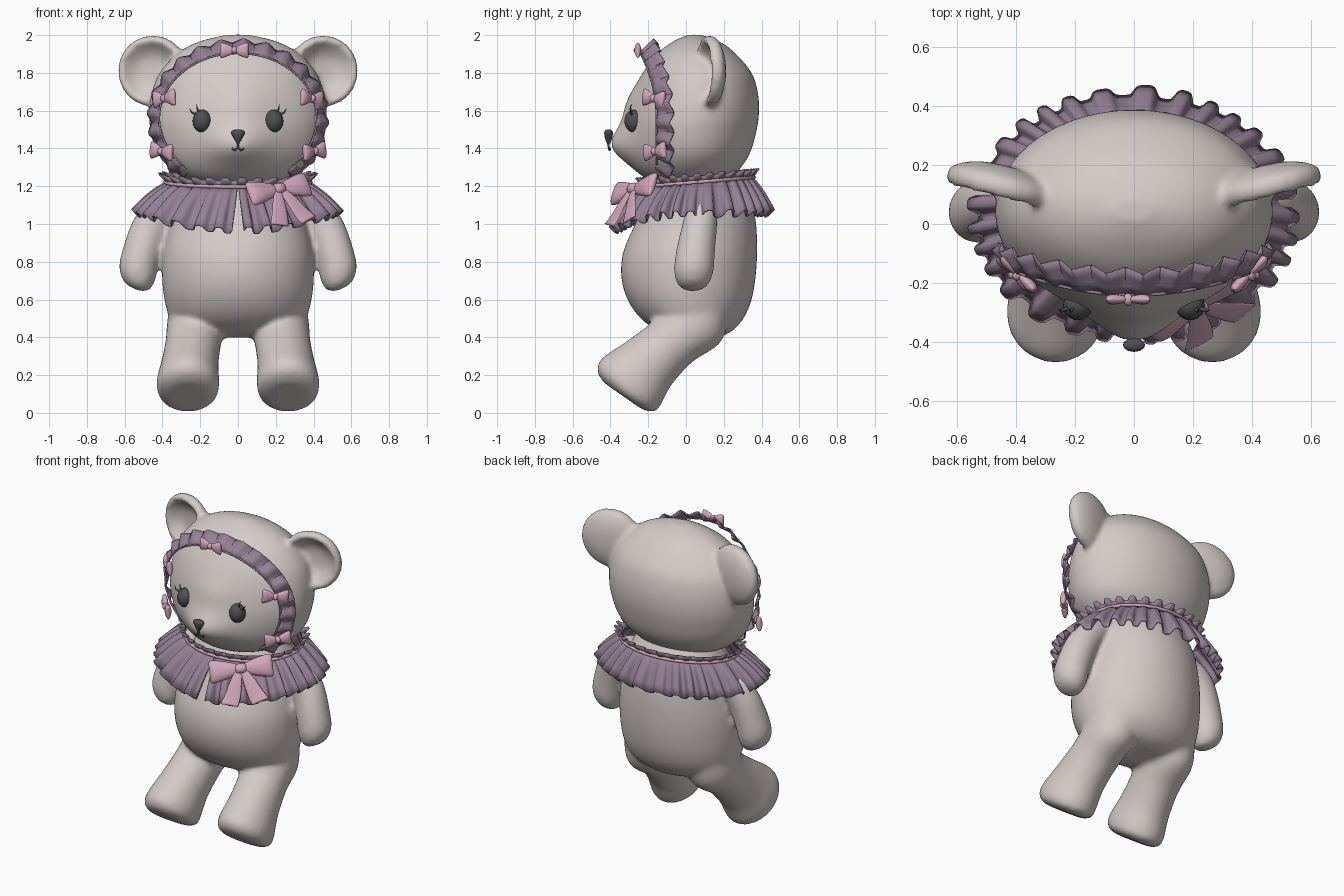
import bpy, bmesh
from math import sin, cos, pi, radians, exp, tanh
from mathutils import Vector, Matrix

if "Cube" in bpy.data.objects:
    bpy.data.objects.remove(bpy.data.objects["Cube"])


def material(name, rgb):
    m = bpy.data.materials.new(name)
    m.diffuse_color = (*rgb, 1)
    m.use_nodes = True
    m.node_tree.nodes["Principled BSDF"].inputs["Base Color"].default_value = m.diffuse_color
    return m


PLUSH = material("plush", (0.66, 0.60, 0.58))
MAUVE = material("mauve_cloth", (0.30, 0.22, 0.30))
PINK = material("pink_ribbon", (0.66, 0.40, 0.51))
DARK = material("dark_plastic", (0.08, 0.08, 0.085))


def finish(name, bm, mat):
    bmesh.ops.recalc_face_normals(bm, faces=bm.faces[:])
    me = bpy.data.meshes.new(name)
    bm.to_mesh(me)
    bm.free()
    for p in me.polygons:
        p.use_smooth = True
    me.materials.append(mat)
    ob = bpy.data.objects.new(name, me)
    bpy.context.collection.objects.link(ob)
    return ob


def loft(bm, stations, n=32, steps=4, mat=Matrix(), warp=None):
    """Closed skin through ellipses (centre, u, v), splined between stations."""
    S = [Vector([*c, *u, *v]) for c, u, v in stations]
    path = []
    for i in range(len(S) - 1):
        p0, p1, p2, p3 = S[max(i - 1, 0)], S[i], S[i + 1], S[min(i + 2, len(S) - 1)]
        for k in range(steps):
            t = k / steps
            path.append(0.5 * (2 * p1 + (p2 - p0) * t + (2 * p0 - 5 * p1 + 4 * p2 - p3) * t * t
                               + (3 * p1 - p0 - 3 * p2 + p3) * t ** 3))
    path.append(S[-1])
    rings = []
    for s in path:
        c, u, v = Vector(s[0:3]), Vector(s[3:6]), Vector(s[6:9])
        ring = []
        for j in range(n):
            a = 2 * pi * j / n
            p = c + u * cos(a) + v * sin(a)
            ring.append(bm.verts.new(mat @ (warp(p) if warp else p)))
        rings.append(ring)
    for r, q in zip(rings, rings[1:]):
        for j in range(n):
            bm.faces.new((r[j], r[(j + 1) % n], q[(j + 1) % n], q[j]))
    bm.faces.new(rings[0])
    bm.faces.new(rings[-1])


def upright(rows):
    """Rows (z, half width, front y, back y) to loft stations."""
    return [((0, (f + b) / 2, z), (w, 0, 0), (0, (b - f) / 2, 0)) for z, w, f, b in rows]


def blend(ob, soft):
    """Fuse overlapping volumes into one soft skin."""
    r = ob.modifiers.new("fuse", "REMESH")
    r.mode, r.voxel_size, r.use_smooth_shade = "VOXEL", 0.016, True
    s = ob.modifiers.new("soften", "SMOOTH")
    s.factor, s.iterations = 0.5, soft


def ruffle(name, fn, n, rows, mat):
    """Pleated cloth strip; fn(t, k) gives the point along and across it."""
    bm = bmesh.new()
    g = [[bm.verts.new(fn(i / n, k / rows)) for k in range(rows + 1)] for i in range(n + 1)]
    for a, b in zip(g, g[1:]):
        for k in range(rows):
            bm.faces.new((a[k], b[k], b[k + 1], a[k + 1]))
    ob = finish(name, bm, mat)
    m = ob.modifiers.new("thickness", "SOLIDIFY")
    m.thickness, m.offset = 0.007, 0
    return ob


def tube(name, pts, r, mat, taper=False):
    cu = bpy.data.curves.new(name, "CURVE")
    cu.dimensions, cu.bevel_depth, cu.bevel_resolution = "3D", r, 2
    cu.use_fill_caps = True
    sp = cu.splines.new("POLY")
    sp.points.add(len(pts) - 1)
    for i, p in enumerate(pts):
        sp.points[i].co = (*p, 1)
        sp.points[i].radius = 1 - 0.85 * i / (len(pts) - 1) if taper else 1
    cu.materials.append(mat)
    ob = bpy.data.objects.new(name, cu)
    bpy.context.collection.objects.link(ob)


# body with arms and legs
bm = bmesh.new()
loft(bm, upright([(0.40, .12, -.04, .17), (0.43, .25, -.14, .24), (0.50, .355, -.24, .305),
                  (0.60, .39, -.31, .348), (0.72, .402, -.343, .369), (0.85, .397, -.333, .377),
                  (1.0, .365, -.27, .372), (1.1, .34, -.22, .35), (1.2, .30, -.17, .31),
                  (1.3, .25, -.1, .25)]), 48)
for s in (-1, 1):
    leg = [(.265, -.335, .09, .11, .10, -.07), (.265, -.32, .112, .157, .15, -.108),
           (.265, -.29, .165, .166, .158, -.122), (.255, -.2, .26, .152, .122, -.115),
           (.237, -.08, .37, .148, .115, -.10), (.225, .05, .48, .15, .14, -.10),
           (.21, .10, .62, .14, .13, -.06)]
    loft(bm, [((s * x, y, z), (u, 0, 0), (0, vy, vz)) for x, y, z, u, vy, vz in leg])
    arm = [(.545, .035, .655, .03, .03), (.542, .036, .675, .075, .075), (.534, .04, .74, .104, .104),
           (.51, .05, .85, .103, .104), (.465, .07, .98, .10, .094), (.40, .085, 1.08, .09, .085),
           (.30, .09, 1.15, .07, .07)]
    loft(bm, [((s * x, y, z), (s * .92 * u, 0, .38 * u), (0, v, 0)) for x, y, z, u, v in arm])
blend(finish("body", bm, PLUSH), 10)


# head with muzzle and cupped ears
def muzzle(p):
    if p.y < 0:
        p.y -= .108 * exp(-(p.x / .17) ** 2 - ((p.z - 1.415) / .11) ** 2)
        p.y -= .035 * exp(-(p.x / .15) ** 2 - ((p.z - 1.63) / .12) ** 2)
    return p


bm = bmesh.new()
loft(bm, upright([(1.19, .06, -.03, .1), (1.21, .2, -.15, .18), (1.27, .33, -.235, .265),
                  (1.37, .425, -.28, .337), (1.5, .465, -.298, .375), (1.6, .47, -.29, .387),
                  (1.7, .455, -.265, .38), (1.8, .415, -.225, .348), (1.9, .325, -.155, .265),
                  (1.965, .21, -.07, .18), (2.002, .06, .01, .08)]), 56, warp=muzzle)
for s in (-1, 1):
    axis, across = Vector((-s * .25, .97, 0)), Vector((s * .97, .25, 0))
    cup = [(.03, .01), (.022, .08), (-.015, .135), (-.042, .162), (-.02, .187),
           (.025, .178), (.06, .10), (.07, .01)]
    loft(bm, [(Vector((s * .45, .13, 1.81)) + axis * d, across * r, (0, 0, r)) for d, r in cup])
blend(finish("head", bm, PLUSH), 6)

# eyes and lashes
for s, side in ((-1, "left"), (1, "right")):
    bm = bmesh.new()
    bmesh.ops.create_uvsphere(bm, u_segments=24, v_segments=16, radius=1,
                              matrix=Matrix.Translation((s * .19, -.276, 1.545)) @ Matrix.Diagonal((.05, .05, .06, 1)))
    finish("eye_" + side, bm, DARK)
    for i, (dx, dz) in enumerate(((.015, .045), (.035, .035))):
        x, z = .205 + .017 * i, 1.59 - .012 * i
        tube(f"lash_{side}_{i}", [(s * x, -.285, z), (s * (x + dx * .7), -.295, z + dz * .4),
                                  (s * (x + dx), -.29, z + dz)], .008, DARK, True)

# nose and mouth
bm = bmesh.new()
loft(bm, [((0, -.41, z), (w, 0, 0), (0, d, 0)) for z, w, d in
          ((1.425, .006, .008), (1.45, .02, .018), (1.478, .036, .023), (1.492, .034, .02), (1.5, .015, .01))], 20)
finish("nose", bm, DARK)
tube("mouth_stem", [(0, -.412, 1.44), (0, -.41, 1.405)], .006, DARK)
tube("mouth", [(x, -.408 + abs(x) * .15, 1.395 + dz) for x, dz in
               ((-.032, .006), (-.024, -.003), (-.012, -.002), (0, .01), (.012, -.002), (.024, -.003), (.032, .006))],
     .006, DARK)


def pleat(x):
    return tanh(2.2 * sin(x)) / .976


# ruffled headband framing the face
def band(t, k, wave=True):
    ph = 2 * pi * 19 * t
    a = radians(-52 + 284 * t) + (.03 * k * sin(2 * ph) if wave else 0)
    w = pleat(ph) * (.004 + .013 * k) if wave else 0
    up = max(0, sin(a)) ** 2
    x = (.418 + .052 * k + w * .7) * cos(a)
    z = 1.56 + (.345 + .065 * k + w * .7) * sin(a)
    return x, -.155 + .08 * k - .085 * up - w * .7, z


ruffle("headband_ruffle", band, 228, 3, MAUVE)
tube("headband_cord", [band(i / 80, 0, False) for i in range(81)], .006, MAUVE)


# pleated collar, open at the front
def collar(t, k):
    gap = radians(.5 + 3 * k)
    ph = 2 * pi * 29 * t + 1.5 * sin(2 * pi * 5 * t)
    a = -pi / 2 + gap + (2 * pi - 2 * gap) * t
    w = pleat(ph) * (.003 + .021 * k) * (1 + .25 * sin(2 * pi * 7 * t))
    f = max(0, -sin(a)) ** 2
    z0, z1 = 1.22 + .025 * sin(a), 1.055 - .09 * f
    x = (.375 + .17 * k + w * .7) * cos(a)
    y = .06 - .03 * k + (.29 + .13 * k + w * .7) * sin(a)
    return x, y, z0 + (z1 - z0) * k + .015 * sin(pi * k) + w * .7


def frill(t, k):
    a = -pi / 2 + 2 * pi * t
    w = pleat(2 * pi * 29 * t) * (.004 + .013 * k)
    return ((.375 + .03 * k + w) * cos(a), .06 + (.29 + .02 * k + w) * sin(a),
            1.22 + .025 * sin(a) + .042 * k + .4 * w)


ruffle("collar_ruffle", collar, 406, 5, MAUVE)
ruffle("collar_frill", frill, 406, 2, MAUVE)
tube("collar_ribbon", [(.385 * cos(a), .06 + .3 * sin(a), 1.222 + .025 * sin(a))
                       for a in (2 * pi * i / 72 for i in range(73))], .010, PINK)


# bows
def bow(name, loc, yaw, roll, w, h, tail=0, lean=0):
    m = (Matrix.Translation(loc) @ Matrix.Rotation(radians(yaw), 4, "Z")
         @ Matrix.Rotation(radians(lean), 4, "X") @ Matrix.Rotation(radians(roll), 4, "Y"))
    bm = bmesh.new()
    for s in (-1, 1):
        lobe = [(.03, .16, .1), (.3, .32, .17), (.7, .47, .22), (.93, .5, .16), (1, .42, .05)]
        loft(bm, [((s * x * w, 0, 0), (0, 0, z * h), (0, y * h, 0)) for x, z, y in lobe], 16, 3, m)
        if tail:
            strip = [(.05, -.01, 0, .018), (.22, -.018, .4, .036), (.36, -.02, .75, .046), (.5, -.025, 1, .052)]
            loft(bm, [((s * x * w, y, -d * tail), (hw, 0, s * hw * .3), (0, .006, 0))
                      for x, y, d, hw in strip], 12, 3, m)
    knot = [(-.17, .1, .1), (-.15, .2, .2), (0, .24, .27), (.15, .2, .2), (.17, .1, .1)]
    loft(bm, [((x * w, -.01 * h, 0), (0, 0, z * h), (0, y * h, 0)) for x, z, y in knot], 16, 3, m)
    finish(name, bm, PINK)


bow("collar_bow", (.215, -.275, 1.185), 30, -9, .19, .135, .21, -25)
bow("headband_bow_top", (-.02, -.255, 1.92), 0, 0, .075, .08)
for s, side in ((-1, "left"), (1, "right")):
    bow("headband_bow_upper_" + side, (s * .39, -.17, 1.665), s * 45, s * 6, .08, .09)
    bow("headband_bow_lower_" + side, (s * .405, -.165, 1.385), s * 45, -s * 6, .08, .09)
